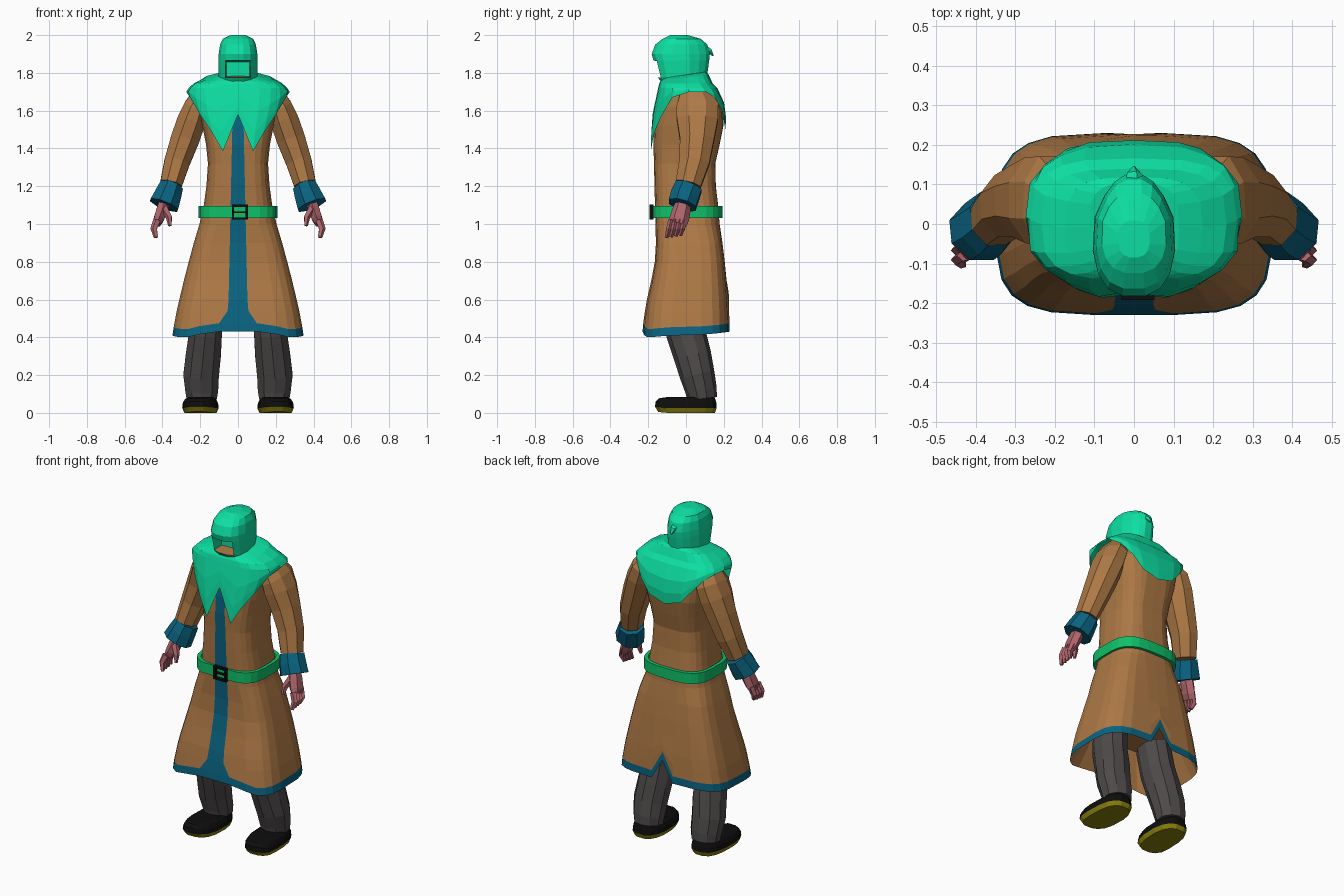
import bpy, bmesh
from math import sin, cos, radians
from mathutils import Vector

if "Cube" in bpy.data.objects:
    bpy.data.objects.remove(bpy.data.objects["Cube"])


def material(name, *rgb):
    m = bpy.data.materials.new(name)
    m.use_nodes = True
    m.diffuse_color = (*rgb, 1)
    m.node_tree.nodes["Principled BSDF"].inputs["Base Color"].default_value = (*rgb, 1)
    return m


HOOD = material("sea green cloth", .004, .73, .36)
BROWN = material("brown cloth", .42, .19, .06)
BLUE = material("blue trim", .003, .125, .22)
BELT = material("green belt leather", .005, .53, .14)
BLACK = material("black", .004, .004, .004)
GREY = material("grey trousers", .075, .067, .067)
SOLE = material("olive sole", .25, .21, .004)
SKIN = material("rosy skin", .43, .13, .15)


def finish(name, bm, mats):
    bmesh.ops.recalc_face_normals(bm, faces=bm.faces[:])
    me = bpy.data.meshes.new(name)
    bm.to_mesh(me)
    bm.free()
    for m in mats:
        me.materials.append(m)
    ob = bpy.data.objects.new(name, me)
    bpy.context.collection.objects.link(ob)


def loft(rings, caps=(True, True), paint=None):
    """Skin a list of closed rings; paint(row, column) gives a material index."""
    bm = bmesh.new()
    vs = [[bm.verts.new(p) for p in r] for r in rings]
    n = len(rings[0])
    for i in range(len(vs) - 1):
        for j in range(n):
            k = (j + 1) % n
            f = bm.faces.new((vs[i][j], vs[i][k], vs[i + 1][k], vs[i + 1][j]))
            f.material_index = paint(i, j) if paint else 0
    if caps[0]:
        bm.faces.new(vs[0][::-1])
    if caps[1]:
        bm.faces.new(vs[-1])
    return bm


def lookup(table, z):
    """Interpolate half width, front y and back y at height z."""
    if z <= table[0][0]:
        return table[0][1:]
    for a, b in zip(table, table[1:]):
        if z <= b[0]:
            t = (z - a[0]) / (b[0] - a[0])
            return [p + (q - p) * t for p, q in zip(a[1:], b[1:])]
    return table[-1][1:]


def spot(table, deg, z, grow=0, power=3.2):
    """Point on a rounded-box section; deg runs from the front to the model's left."""
    w, f, b = lookup(table, z)
    s, c = sin(radians(deg)), -cos(radians(deg))
    sx = abs(s) ** (2 / power) * (1 if s > 0 else -1)
    sy = abs(c) ** (2 / power) * (1 if c > 0 else -1)
    return Vector(((w + grow) * sx, (f + b) / 2 + ((b - f) / 2 + grow) * sy, z))


def tube(name, path, mat, n=8, side=1):
    """Tube through (x, y, z, half width x, half width y) stations."""
    pts = [Vector(p[:3]) for p in path]
    rings = []
    for i, p in enumerate(path):
        d = (pts[min(i + 1, len(pts) - 1)] - pts[max(i - 1, 0)]).normalized()
        u = Vector((0, 1, 0)).cross(d).normalized()
        v = d.cross(u)
        ring = []
        for j in range(n):
            a = radians(360 * (j + .5) / n)
            q = pts[i] + u * cos(a) * p[3] * 1.05 + v * sin(a) * p[4] * 1.05
            ring.append(Vector((q.x * side, q.y, q.z)))
        rings.append(ring)
    finish(name, loft(rings), [mat])


# Coat: long flared body with blue hem, front stripe and a notch at the back
coat = [(.4, .35, -.234, .232), (.5, .335, -.225, .23), (.6, .312, -.208, .224),
        (.7, .288, -.185, .215), (.8, .262, -.166, .205), (.9, .235, -.16, .193),
        (1.0, .205, -.163, .178), (1.1, .182, -.165, .17), (1.2, .168, -.168, .158),
        (1.32, .16, -.17, .155), (1.42, .17, -.174, .178), (1.52, .19, -.17, .198),
        (1.62, .205, -.155, .198), (1.7, .2, -.128, .14), (1.74, .16, -.11, .1)]
half = [7.5 + 15 * i for i in range(12)]
angles = half + [180] + [360 - a for a in reversed(half)]
last = len(angles) - 1


def hem(deg):
    if deg == 180:
        return .55
    rise = max(0, 1 - min(deg, 360 - deg) / 40)
    return .412 - .018 * cos(radians(deg)) + .045 * rise


def coat_ring(z, lift=None, stripe=.1):
    ring = [spot(coat, a, z if lift is None else hem(a) + lift, 0, 3.2 if z > .9 else 3.8)
            for a in angles]
    ring[0].x, ring[last].x = stripe, -stripe
    ring[11].x, ring[13].x = .07, -.07
    return ring


lining = [Vector((p.x * .75, p.y * .75, .62)) for p in coat_ring(.5)]
rings = [lining, coat_ring(.4, 0), coat_ring(.4, .044), coat_ring(.54, None, .055)]
rings[2][12].z = .6
rings[3][12].z = .62
rings += [coat_ring(r[0], None, .05 - .022 * (r[0] - .6)) for r in coat[2:]]
rings[4][12].z = .65
finish("coat", loft(rings, paint=lambda i, j: int(i == 1 or (i > 1 and j == last))), [BROWN, BLUE])

# Cowl: shoulder cape with two front points and a rounded back
cowl = [(1.39, .172, -.185, .18), (1.5, .2, -.182, .204), (1.6, .235, -.168, .207),
        (1.7, .268, -.145, .18), (1.74, .24, -.138, .14), (1.775, .17, -.132, .115),
        (1.79, .11, -.115, .1)]
edge = [(0, 1.58), (16, 1.385), (32, 1.48), (50, 1.57), (70, 1.67), (90, 1.7),
        (110, 1.7), (130, 1.67), (146, 1.6), (162, 1.525), (180, 1.495)]
edge += [(360 - a, z) for a, z in edge[-2:0:-1]]
rings = [[spot(cowl, a, b + (1.72 - b) * t, .006) for a, b in edge] for t in (0, .3, .65, 1)]
rings += [[spot(cowl, a, z, .004) for a, b in edge] for z in (1.745, 1.775, 1.79)]
for r in rings[-2:]:
    for p in r:
        p.z += .15 * p.y
finish("cowl", loft(rings, (False, True)), [HOOD])

# Hood: narrower behind, hollow at the face, with a brown floor inside
hood = [(1.72, .092, -.11, .1), (1.775, .104, -.15, .112), (1.865, .106, -.175, .125),
        (1.9, .104, -.184, .128), (1.95, .096, -.165, .115), (1.98, .082, -.125, .08),
        (2.0, .04, -.085, .01)]
turn = [11.25 + 22.5 * i for i in range(16)]
bm = loft([[spot(hood, a, r[0], 0, 2.6) for a in turn] for r in hood])
for v in bm.verts:
    v.co.x *= 1 - 2.5 * max(0, v.co.y)
bmesh.ops.recalc_face_normals(bm, faces=bm.faces[:])
opening = []
for f in bm.faces:
    c = f.calc_center_median()
    if 1.775 < c.z < 1.865 and abs(c.x) < .06 and c.y < -.08:
        opening.append(f)
walls = bmesh.ops.inset_region(bm, faces=opening, thickness=.008)["faces"]
for v in {v for f in opening for v in f.verts}:
    v.co.y = -.07
for f in walls:
    f.normal_update()
    f.material_index = int(f.normal.z > .6)
finish("hood", bm, [HOOD, BROWN])
tube("hood_tip", [(0, .09, 1.93, .03, .02), (0, .125, 1.915, .02, .015),
                  (0, .145, 1.89, .003, .003)], HOOD, 5)

# Belt and buckle
rings = [[spot(coat, a, 1.064, g) + Vector((0, 0, h)) for a in angles]
         for g, h in ((0, -.032), (.02, -.032), (.02, .032), (0, .032))]
for r in rings:
    for p in r:
        p.y = max(p.y, -.174)
finish("belt", loft(rings, (False, False)), [BELT])


def box(bm, centre, size):
    for v in bmesh.ops.create_cube(bm, size=1)["verts"]:
        v.co = Vector(centre) + Vector(a * b for a, b in zip(v.co, size))


bm = bmesh.new()
for s in (-1, 1):
    box(bm, (.01 + s * .036, -.182, 1.063), (.012, .02, .08))
    box(bm, (.01, -.182, 1.063 + s * .034), (.084, .02, .012))
box(bm, (.01, -.182, 1.063), (.07, .014, .008))
finish("buckle", bm, [BLACK])

# Limbs, built once per side
shoe = [(.008, .085, -.15, .155), (.034, .096, -.167, .165), (.06, .093, -.163, .163),
        (.08, .083, -.145, .158), (.092, .065, -.1, .15)]
for side, word in ((1, "left"), (-1, "right")):
    tube(word + "_sleeve", [(.18, .045, 1.69, .055, .08), (.22, .06, 1.62, .068, .115),
                            (.245, .06, 1.55, .078, .112), (.28, .058, 1.45, .078, .094),
                            (.322, .045, 1.33, .07, .082), (.355, .012, 1.21, .06, .07)],
         BROWN, 8, side)
    tube(word + "_cuff", [(.353, .015, 1.2, .064, .074), (.372, -.005, 1.15, .073, .078),
                          (.392, -.02, 1.1, .08, .076)], BLUE, 8, side)
    tube(word + "_palm", [(.385, -.01, 1.13, .03, .035), (.4, -.022, 1.08, .033, .045),
                          (.418, -.035, 1.03, .03, .05), (.43, -.045, 1.0, .022, .046)],
         SKIN, 6, side)
    for k in range(4):
        y = -.085 + .024 * k
        tube(f"{word}_finger_{k + 1}", [(.428, y + .005, 1.02, .02, .014),
                                        (.445, y - .006, .975, .018, .014),
                                        (.434, y - .018, .928 + .004 * k, .011, .01)],
             SKIN, 5, side)
    tube(word + "_thumb", [(.392, -.045, 1.085, .022, .02), (.364, -.07, 1.035, .017, .016),
                           (.36, -.082, .99, .009, .009)], SKIN, 5, side)
    tube(word + "_trouser_leg", [(.155, -.02, .58, .085, .1), (.172, .0, .42, .087, .1),
                                 (.184, .035, .3, .093, .095), (.195, .06, .2, .094, .088),
                                 (.192, .08, .12, .087, .08), (.192, .085, .075, .08, .075)],
         GREY, 10, side)
    # Shoes toe out a little, with the sole lifting at the toe
    rings = []
    for r in shoe:
        ring = [spot(shoe, a, r[0], 0, 2.6) for a in turn]
        rings.append([Vector((p.x + side * (.197 - .08 * min(0, p.y)), p.y,
                              p.z - .008 * min(1, max(0, (p.y + .16) / .05)))) for p in ring])
    bm = loft(rings, paint=lambda i, j: int(i == 0))
    for f in bm.faces:
        if len(f.verts) > 4 and f.calc_center_median().z < .01:
            f.material_index = 1
    finish(word + "_shoe", bm, [BLACK, SOLE])
